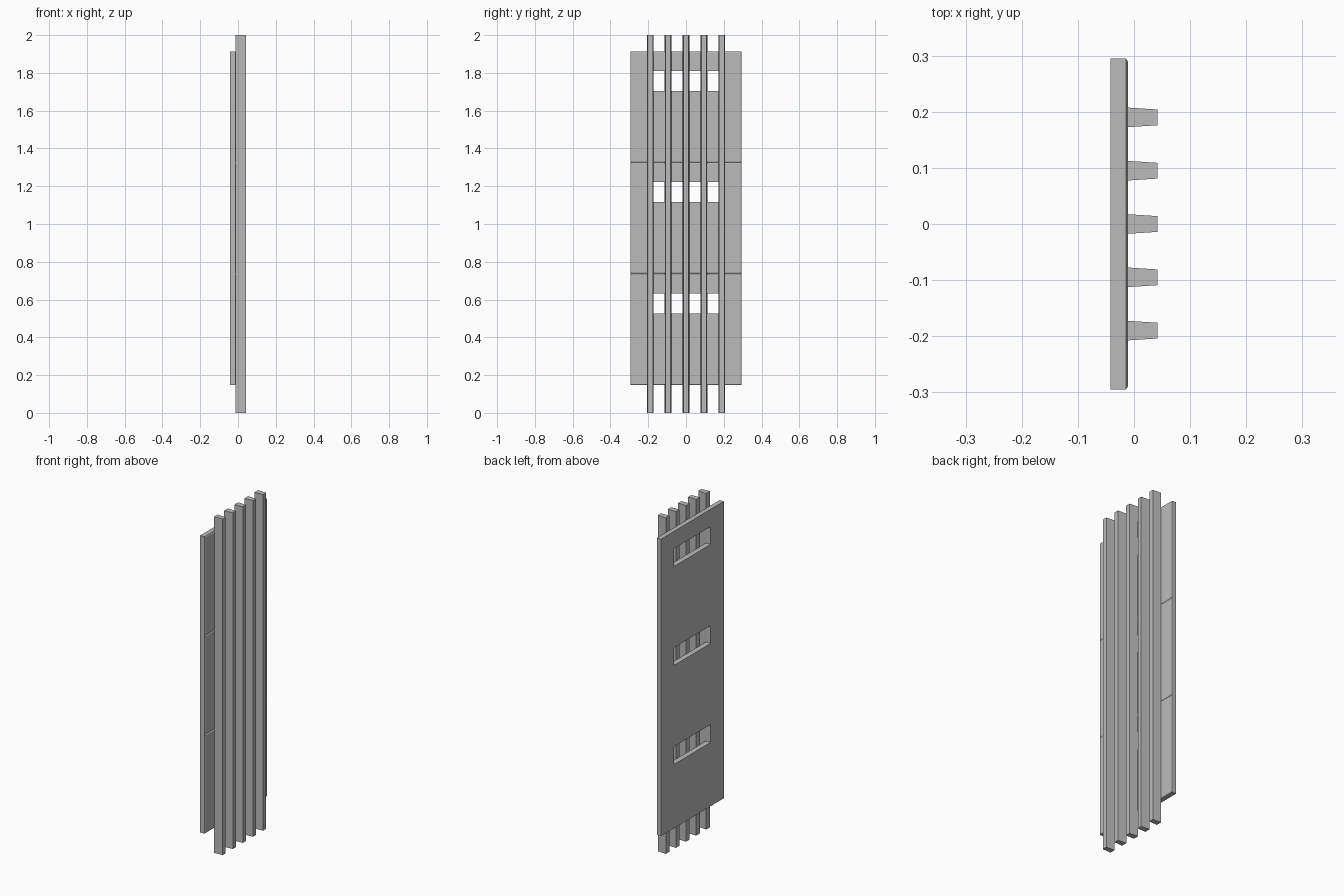
import bpy
import bmesh

cube = bpy.data.objects.get("Cube")
if cube:
    bpy.data.objects.remove(cube, do_unlink=True)

# One plain grey for everything
grey = bpy.data.materials.new("plain_grey")
grey.use_nodes = True
colour = (0.5, 0.5, 0.5, 1)
grey.diffuse_color = colour
grey.node_tree.nodes["Principled BSDF"].inputs["Base Color"].default_value = colour


def loft(name, rings, closed=False):
    """Join four-cornered rings with quads; either cap the ends or loop round."""
    bm = bmesh.new()
    loops = [[bm.verts.new(p) for p in ring] for ring in rings]
    pairs = list(zip(loops, loops[1:]))
    if closed:
        pairs.append((loops[-1], loops[0]))
    else:
        bm.faces.new(loops[0])
        bm.faces.new(loops[-1])
    for a, b in pairs:
        for i in range(4):
            j = (i + 1) % 4
            bm.faces.new((a[i], a[j], b[j], b[i]))
    bmesh.ops.recalc_face_normals(bm, faces=bm.faces)
    mesh = bpy.data.meshes.new(name)
    bm.to_mesh(mesh)
    bm.free()
    mesh.materials.append(grey)
    obj = bpy.data.objects.new(name, mesh)
    bpy.context.collection.objects.link(obj)
    return obj


def rect(x, half, low, high):
    return [(x, -half, low), (x, half, low), (x, half, high), (x, -half, high)]


BACK, SHOULDER, FACE, TIP = -0.042, -0.0145, -0.0105, 0.042
HALF, HEIGHT, BASE = 0.295, 0.589, 0.147

# Three stacked panels with chamfered front edges and a slot near the top
for n in range(3):
    low = BASE + n * HEIGHT
    high = low + HEIGHT
    slot = (0.172, low + 0.38, low + 0.486)
    loft(f"panel_{n + 1}", [
        rect(BACK, HALF, low, high),
        rect(SHOULDER, HALF, low, high),
        rect(FACE, HALF - 0.006, low + 0.006, high - 0.006),
        rect(FACE, *slot),
        rect(BACK, *slot),
    ], closed=True)

# Five full-height tapered bars on the panel face
for n in range(5):
    y = (n - 2) * 0.095
    rings = [[(-0.012, y - 0.0175, z), (TIP, y - 0.014, z),
              (TIP, y + 0.014, z), (-0.012, y + 0.0175, z)] for z in (0, 2)]
    loft(f"bar_{n + 1}", rings)
